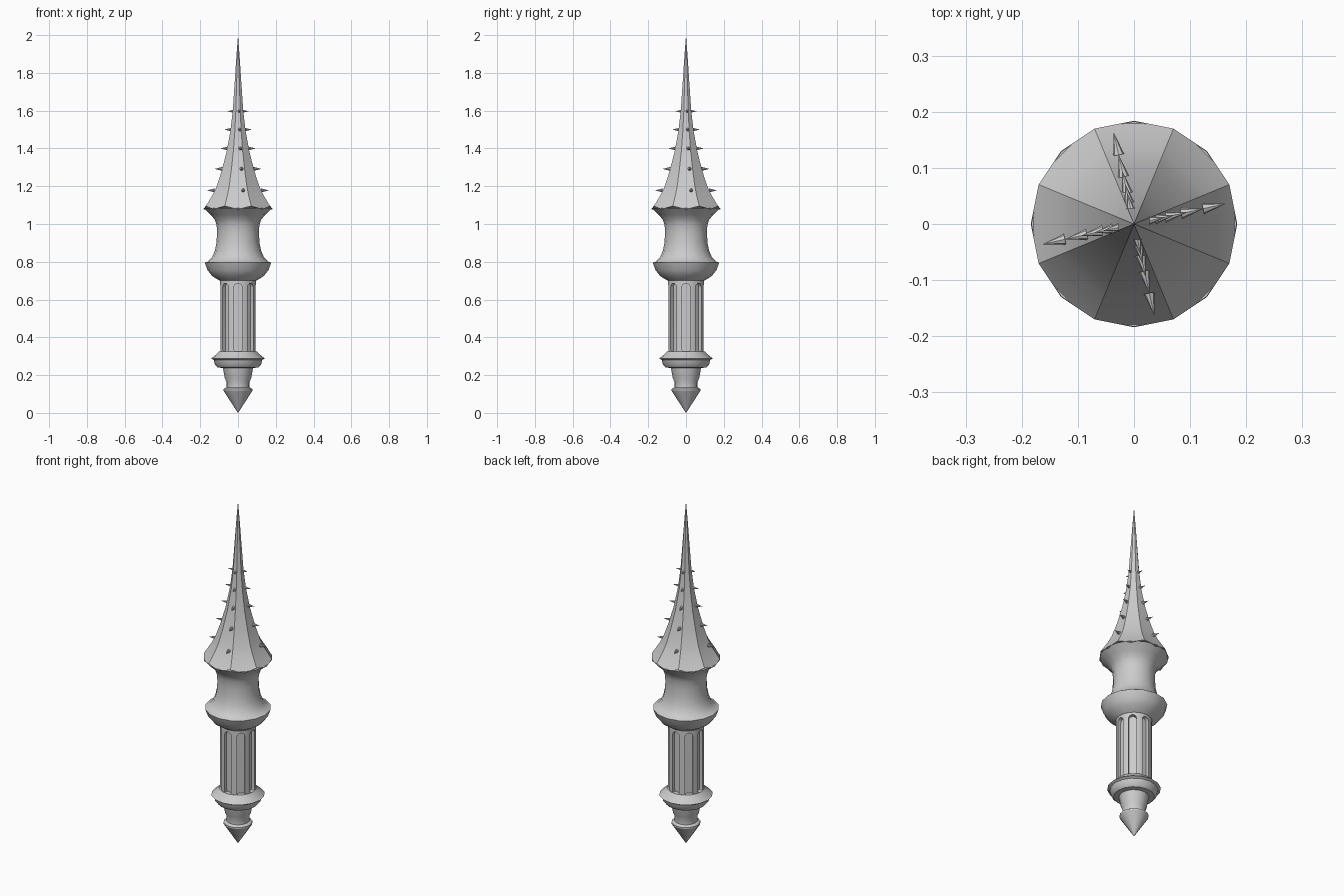
import bpy, bmesh
from math import pi, sin, cos, radians
from mathutils import Matrix, Vector

if "Cube" in bpy.data.objects:
    bpy.data.objects.remove(bpy.data.objects["Cube"])


def add_object(name, bm, smooth=True):
    bmesh.ops.remove_doubles(bm, verts=bm.verts, dist=1e-5)
    bmesh.ops.recalc_face_normals(bm, faces=bm.faces)
    mesh = bpy.data.meshes.new(name)
    bm.to_mesh(mesh)
    bm.free()
    obj = bpy.data.objects.new(name, mesh)
    bpy.context.collection.objects.link(obj)
    if smooth:
        smooth_by_angle(obj)
    return obj


def smooth_by_angle(obj):
    bpy.ops.object.select_all(action='DESELECT')
    obj.select_set(True)
    bpy.context.view_layer.objects.active = obj
    bpy.ops.object.shade_smooth_by_angle(angle=radians(32))


def lathe(name, profile, sides=16, offset=0.0):
    """Revolve (radius, height) points around z and cap the open ends."""
    bm = bmesh.new()
    rings = []
    for r, z in profile:
        rings.append([bm.verts.new((r * cos(offset + 2 * pi * i / sides),
                                    r * sin(offset + 2 * pi * i / sides), z))
                      for i in range(sides)])
    for a, b in zip(rings, rings[1:]):
        for i in range(sides):
            j = (i + 1) % sides
            bm.faces.new((a[i], a[j], b[j], b[i]))
    bm.faces.new(rings[0][::-1])
    bm.faces.new(rings[-1])
    bmesh.ops.dissolve_degenerate(bm, dist=1e-5, edges=bm.edges)
    return add_object(name, bm)


# pommel with pointed end
lathe("pommel", [(0.0005, 0), (0.077, 0.118), (0.077, 0.126), (0.062, 0.135),
                 (0.062, 0.165), (0.07, 0.185), (0.081, 0.245)])

# collar below the grip
lathe("lower_collar", [(0.08, 0.238), (0.108, 0.24), (0.122, 0.255), (0.128, 0.28),
                       (0.142, 0.288), (0.112, 0.312), (0.1, 0.326), (0.08, 0.326)])

# grip cylinder cut by eight round-ended flutes
grip = lathe("fluted_grip", [(0.096, 0.30), (0.096, 0.72)], 32, pi / 32)
bm = bmesh.new()
half, low, high = 0.021, 0.335, 0.665
outline = [(half * cos(pi * k / 8), high + half * sin(pi * k / 8)) for k in range(9)]
outline += [(-half * cos(pi * k / 8), low - half * sin(pi * k / 8)) for k in range(9)]
for i in range(8):
    rot = Matrix.Rotation(i * pi / 4, 3, 'Z')
    inner = [bm.verts.new(rot @ Vector((x, -0.074, z))) for x, z in outline]
    outer = [bm.verts.new(rot @ Vector((x, -0.13, z))) for x, z in outline]
    bm.faces.new(inner)
    bm.faces.new(outer[::-1])
    for k in range(len(outline)):
        n = (k + 1) % len(outline)
        bm.faces.new((inner[k], outer[k], outer[n], inner[n]))
cutter = add_object("flute_cutter", bm, smooth=False)
cutter.hide_render = True
mod = grip.modifiers.new("flutes", 'BOOLEAN')
mod.operation = 'DIFFERENCE'
mod.solver = 'EXACT'
mod.object = cutter
bpy.context.view_layer.objects.active = grip
bpy.ops.object.modifier_apply(modifier=mod.name)
bpy.data.objects.remove(cutter)
smooth_by_angle(grip)

# waisted guard between grip and spike
lathe("guard", [(0.08, 0.70), (0.098, 0.70), (0.137, 0.725), (0.161, 0.755),
                (0.176, 0.795), (0.158, 0.802), (0.137, 0.825), (0.122, 0.86),
                (0.114, 0.90), (0.111, 0.95), (0.113, 0.995), (0.124, 1.025),
                (0.146, 1.05), (0.183, 1.085), (0.12, 1.085)])

# eight-sided spike; its rim is 16-sided with the face middles dipping lower
bm = bmesh.new()
spike = [(0.177, 1.105), (0.142, 1.16), (0.122, 1.2), (0.094, 1.28), (0.066, 1.38),
         (0.044, 1.49), (0.03, 1.6), (0.019, 1.75), (0.009, 1.89)]
rim = []
for k in range(16):
    a = k * pi / 8
    rim.append(bm.verts.new((0.184 * cos(a), 0.184 * sin(a), 1.095 if k % 2 else 1.078)))
rings = [[bm.verts.new((r * cos(pi / 8 + i * pi / 4), r * sin(pi / 8 + i * pi / 4), z))
          for i in range(8)] for r, z in spike]
tip = bm.verts.new((0, 0, 2))
base = bm.verts.new((0, 0, 1.08))
for i in range(8):
    j = (i + 1) % 8
    a, m, b = rim[2 * i + 1], rim[(2 * i + 2) % 16], rim[(2 * i + 3) % 16]
    bm.faces.new((a, m, b, rings[0][j], rings[0][i]))
    bm.faces.new((base, m, a))
    bm.faces.new((base, b, m))
    for p, q in zip(rings, rings[1:]):
        bm.faces.new((p[i], p[j], q[j], q[i]))
    bm.faces.new((rings[-1][i], rings[-1][j], tip))
add_object("spike", bm)

# four rows of five small thorns
bm = bmesh.new()
for row in range(4):
    ang = radians(12.5) + row * pi / 2
    for reach, z in [(0.166, 1.178), (0.126, 1.292), (0.096, 1.40),
                     (0.073, 1.50), (0.056, 1.597)]:
        place = (Matrix.Rotation(ang, 4, 'Z') @ Matrix.Translation((reach - 0.02, 0, z))
                 @ Matrix.Rotation(pi / 2, 4, 'Y'))
        bmesh.ops.create_cone(bm, cap_ends=True, segments=8, radius1=0.01,
                              radius2=0.0003, depth=0.04, matrix=place)
add_object("thorns", bm)
